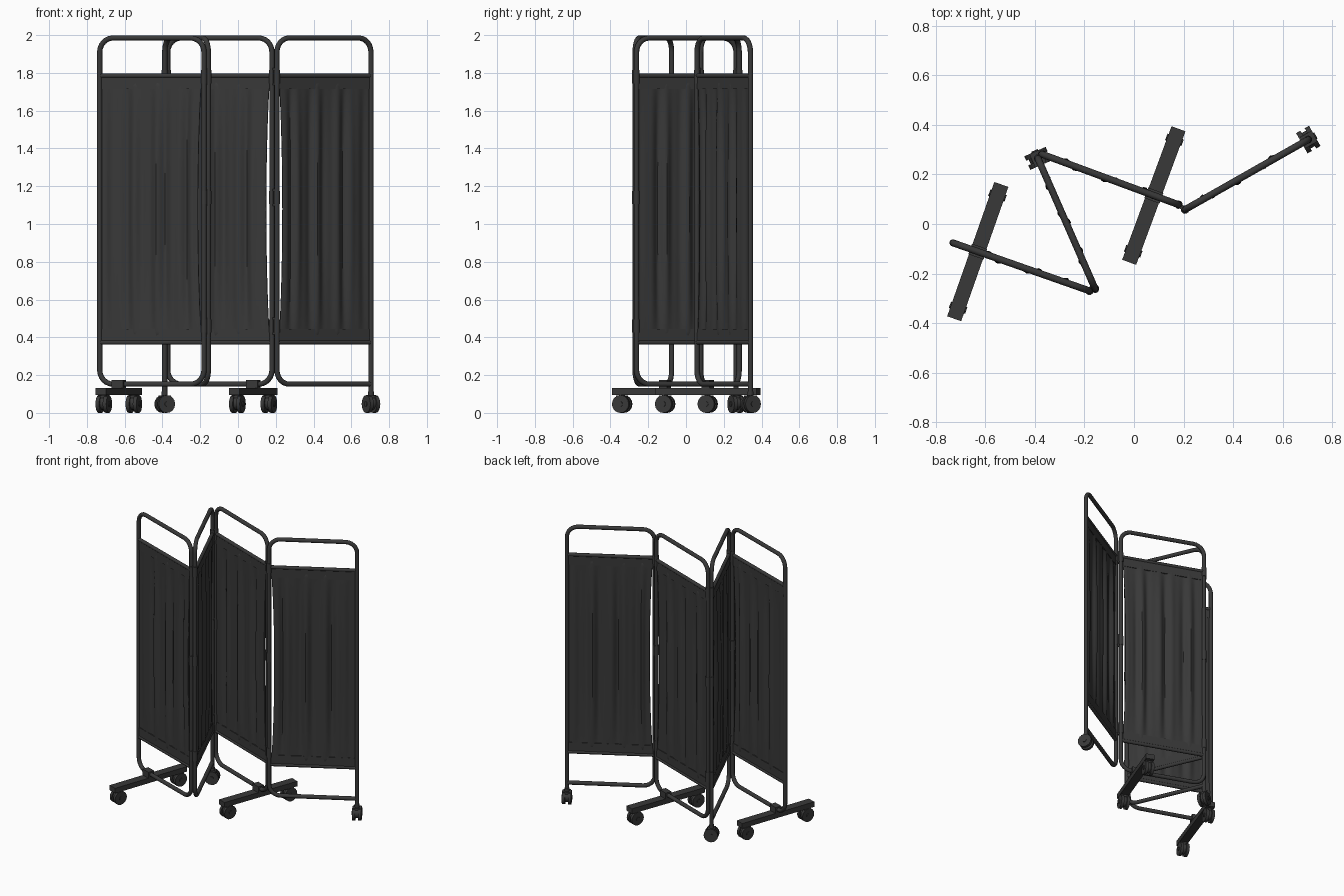
import bpy, bmesh, math
from mathutils import Vector, Matrix

cube = bpy.data.objects.get("Cube")
if cube:
    bpy.data.objects.remove(cube, do_unlink=True)

TUBE, TOP, BOTTOM, CORNER = 0.014, 1.985, 0.152, 0.075
CLOTH_TOP, CLOTH_BOTTOM = 1.785, 0.373

charcoal = bpy.data.materials.new("charcoal")
charcoal.use_nodes = True
charcoal.diffuse_color = (0.04, 0.04, 0.04, 1)
charcoal.node_tree.nodes["Principled BSDF"].inputs["Base Color"].default_value = (0.04, 0.04, 0.04, 1)


def finish(obj, angle=35):
    bpy.ops.object.select_all(action='DESELECT')
    obj.select_set(True)
    bpy.context.view_layer.objects.active = obj
    bpy.ops.object.shade_smooth_by_angle(angle=math.radians(angle))


def mesh_object(name, bm, matrix):
    mesh = bpy.data.meshes.new(name)
    bm.to_mesh(mesh)
    bm.free()
    mesh.materials.append(charcoal)
    obj = bpy.data.objects.new(name, mesh)
    obj.matrix_world = matrix
    bpy.context.collection.objects.link(obj)
    return obj


def add_box(bm, center, size):
    bmesh.ops.create_cube(bm, size=1, matrix=Matrix.Translation(center) @ Matrix.Diagonal((*size, 1)))


def add_cylinder(bm, center, radius, depth, axis='Z', sides=16):
    turn = Matrix.Rotation(math.pi / 2, 4, 'Y') if axis == 'X' else Matrix.Identity(4)
    bmesh.ops.create_cone(bm, cap_ends=True, segments=sides, radius1=radius, radius2=radius,
                          depth=depth, matrix=Matrix.Translation(center) @ turn)


def tube(name, points, matrix, cyclic):
    curve = bpy.data.curves.new(name, 'CURVE')
    curve.dimensions = '3D'
    curve.bevel_depth = TUBE
    curve.bevel_resolution = 3
    curve.use_fill_caps = True
    spline = curve.splines.new('POLY')
    spline.points.add(len(points) - 1)
    for p, (x, z) in zip(spline.points, points):
        p.co = (x, 0, z, 1)
    spline.use_cyclic_u = cyclic
    curve.materials.append(charcoal)
    obj = bpy.data.objects.new(name, curve)
    obj.matrix_world = matrix
    bpy.context.collection.objects.link(obj)
    bpy.ops.object.select_all(action='DESELECT')
    obj.select_set(True)
    bpy.context.view_layer.objects.active = obj
    bpy.ops.object.convert(target='MESH')
    finish(bpy.context.active_object, 50)


def arc(x, z, start):
    # quarter bend, running clockwise from the start angle
    return [(x + CORNER * math.cos(math.radians(start - 15 * i)),
             z + CORNER * math.sin(math.radians(start - 15 * i))) for i in range(7)]


def frame(name, width, matrix, post):
    top_left = arc(CORNER, TOP - CORNER, 180)
    top_right = arc(width - CORNER, TOP - CORNER, 90)
    low_right = arc(width - CORNER, BOTTOM + CORNER, 0)
    low_left = arc(CORNER, BOTTOM + CORNER, 270)
    if post:   # the far post runs on down to a caster
        path = [(width, BOTTOM)] + low_left + top_left + top_right + [(width, 0.085)]
    else:
        path = top_left + top_right + low_right + low_left
    tube(name, path, matrix, not post)


def cloth(name, width, matrix, gap_side, phase):
    # hanging sheet with vertical folds and one slack edge
    cols, rows = 56, 24
    bm = bmesh.new()
    grid = []
    for r in range(rows + 1):
        t = r / rows
        z = CLOTH_BOTTOM + t * (CLOTH_TOP - CLOTH_BOTTOM)
        slack = math.sin(math.pi * t) ** 0.6 if 0 < t < 1 else 0
        row = []
        for c in range(cols + 1):
            s = c / cols
            pull = 0.026 * slack * (s if gap_side else 1 - s) ** 6
            x = 0.008 + s * (width - 0.016) + (-pull if gap_side else pull)
            fold = math.sin(s * 31 + phase + 0.5 * math.sin(3 * t)) + 0.5 * math.sin(s * 53 + 2 * phase)
            edge = min(1, 8 * s, 8 * (1 - s))
            row.append(bm.verts.new((x, 0.011 * fold * slack * edge, z)))
        grid.append(row)
    for low, high in zip(grid, grid[1:]):
        for c in range(cols):
            bm.faces.new((low[c], low[c + 1], high[c + 1], high[c]))
    obj = mesh_object(name, bm, matrix)
    solid = obj.modifiers.new("thickness", 'SOLIDIFY')
    solid.thickness = 0.007
    solid.offset = 0
    finish(obj)
    # hems wrapped round the upper and lower rods
    bm = bmesh.new()
    for z in (CLOTH_TOP, CLOTH_BOTTOM):
        add_cylinder(bm, (width / 2, 0, z), 0.012, width, 'X', 12)
        inward = -0.035 if z == CLOTH_TOP else 0.035
        add_box(bm, (width / 2, 0, z + inward), (width - 0.02, 0.013, 0.07))
    finish(mesh_object(name + "_hems", bm, matrix))


def caster(name, matrix):
    # twin wheels on an axle along local x, under a hood and a mounting plate
    bm = bmesh.new()
    for side in (-1, 1):
        add_cylinder(bm, (side * 0.02, 0, 0.047), 0.047, 0.02, 'X', 16)
        add_cylinder(bm, (side * 0.032, 0, 0.047), 0.014, 0.006, 'X', 10)
    add_cylinder(bm, (0, 0, 0.052), 0.036, 0.022, 'X', 16)
    add_box(bm, (0, 0, 0.078), (0.05, 0.05, 0.03))
    add_cylinder(bm, (0, 0, 0.098), 0.016, 0.03)
    finish(mesh_object(name, bm, matrix))


def foot(name, panel_matrix, x):
    # cross bar with a clamp on the lower tube and a caster at each end
    bm = bmesh.new()
    add_box(bm, (x, 0, 0.113), (0.06, 0.575, 0.036))
    add_box(bm, (x, 0, 0.152), (0.065, 0.045, 0.044))
    finish(mesh_object(name + "_bar", bm, panel_matrix))
    for end, y in (("front", -0.24), ("back", 0.24)):
        caster(f"{name}_{end}_caster", panel_matrix @ Matrix.Translation((x, y, 0)))


# panels: name, start, end, far post on caster, slack edge at far end, foot position
panels = [
    ("right_panel", (-0.732, -0.076), (-0.180, -0.270), False, True, 0.107),
    ("right_middle_panel", (-0.157, -0.262), (-0.388, 0.265), True, True, None),
    ("left_middle_panel", (-0.372, 0.282), (0.180, 0.078), False, True, 0.482),
    ("left_panel", (0.206, 0.058), (0.704, 0.341), True, False, None),
]
for i, (name, a, b, post, gap_side, foot_x) in enumerate(panels):
    a, b = Vector((*a, 0)), Vector((*b, 0))
    width = (b - a).length
    d = b - a
    matrix = Matrix.Translation(a) @ Matrix.Rotation(math.atan2(d.y, d.x), 4, 'Z')
    frame(name + "_frame", width, matrix, post)
    cloth(name + "_cloth", width, matrix, gap_side, 1.3 * i)
    if foot_x is not None:
        foot(name + "_foot", matrix, foot_x)
    if post:
        caster(name + "_caster", matrix @ Matrix.Translation((width, 0, 0)))

# hinges between neighbouring posts
for i, (left, right) in enumerate(zip(panels, panels[1:])):
    p, q = Vector((*left[2], 0)), Vector((*right[1], 0))
    d = q - p
    matrix = Matrix.Translation((p + q) / 2) @ Matrix.Rotation(math.atan2(d.y, d.x), 4, 'Z')
    bm = bmesh.new()
    for z in (0.46, 1.14, 1.78):
        add_box(bm, (0, 0, z), (d.length, 0.018, 0.09))
        for x in (-d.length / 2, d.length / 2):
            add_cylinder(bm, (x, 0, z), TUBE + 0.003, 0.07, 'Z', 12)
    finish(mesh_object(f"hinge_{i + 1}", bm, matrix))
